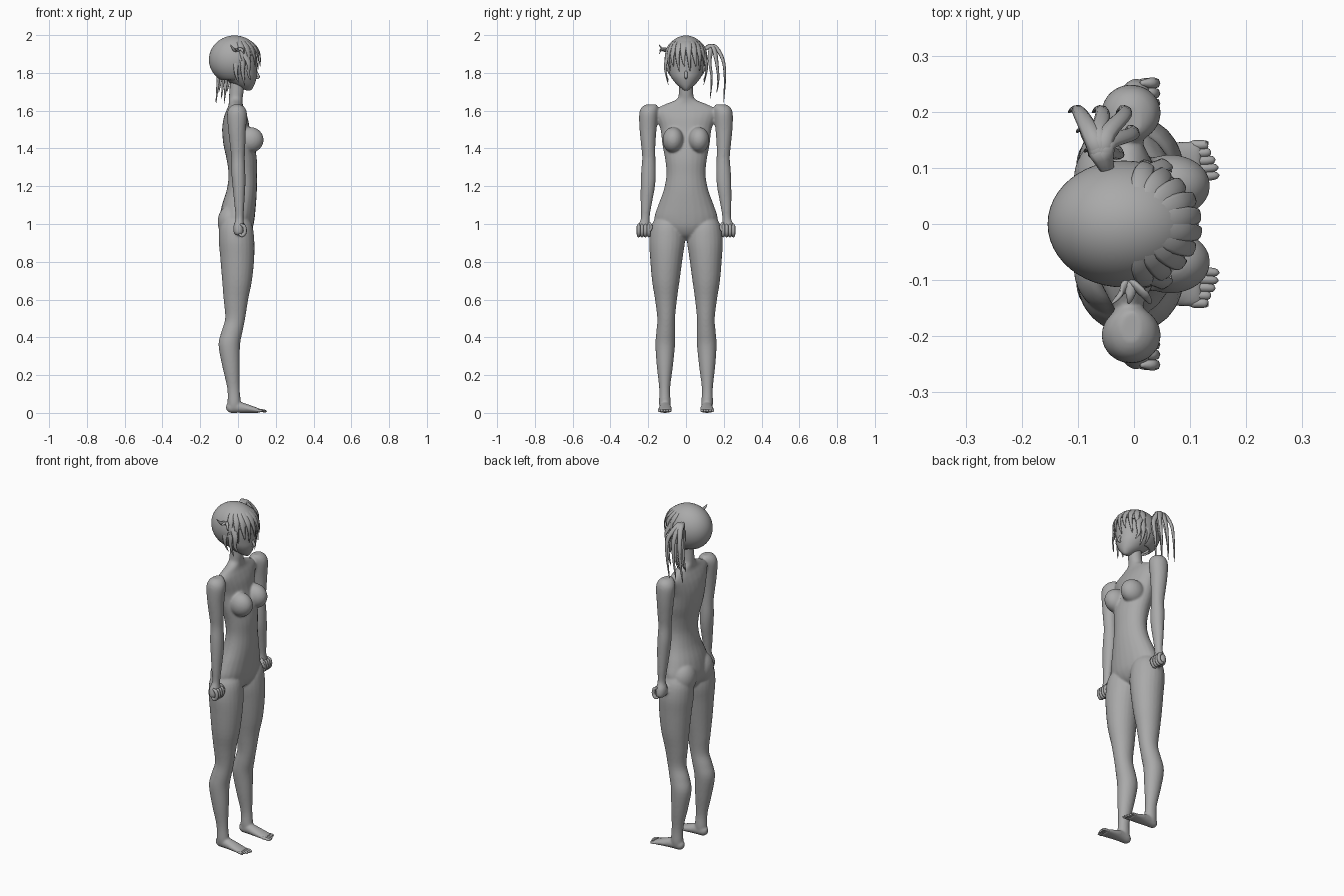
import bpy
import bmesh
import math
from mathutils import Vector, Matrix

default = bpy.data.objects.get("Cube")
if default:
    bpy.data.objects.remove(default, do_unlink=True)

# One plain clay colour for everything
clay = bpy.data.materials.new("clay_grey")
clay.use_nodes = True
clay.diffuse_color = (0.4, 0.4, 0.4, 1)
clay.node_tree.nodes["Principled BSDF"].inputs["Base Color"].default_value = (0.4, 0.4, 0.4, 1)


def finish(bm, name):
    """Turn a bmesh into a smooth shaded object."""
    bmesh.ops.recalc_face_normals(bm, faces=bm.faces)
    mesh = bpy.data.meshes.new(name)
    bm.to_mesh(mesh)
    bm.free()
    mesh.materials.append(clay)
    for poly in mesh.polygons:
        poly.use_smooth = True
    obj = bpy.data.objects.new(name, mesh)
    bpy.context.collection.objects.link(obj)
    return obj


def refine(points, steps=4):
    """Catmull-Rom interpolation of a list of number tuples."""
    pts = [Vector(p) for p in points]
    out = []
    for i in range(len(pts) - 1):
        a, b, c, d = pts[max(i - 1, 0)], pts[i], pts[i + 1], pts[min(i + 2, len(pts) - 1)]
        for k in range(steps):
            t = k / steps
            out.append(b + (c - a) * (t / 2) + (a * 2 - b * 5 + c * 4 - d) * (t * t / 2)
                       + (b * 3 - a - c * 3 + d) * (t ** 3 / 2))
    return out + [pts[-1]]


def skin(bm, loops):
    """Bridge a list of equal point loops and cap both ends."""
    rings = [[bm.verts.new(p) for p in loop] for loop in loops]
    n = len(rings[0])
    for low, high in zip(rings, rings[1:]):
        for i in range(n):
            j = (i + 1) % n
            bm.faces.new((low[i], low[j], high[j], high[i]))
    bm.faces.new(rings[0])
    bm.faces.new(rings[-1])


def loft(bm, rings, axis="z", side=1, sides=24):
    """Rings are (position, centre, centre, radius, radius) along the axis."""
    loops = []
    for t, c1, c2, r1, r2 in refine(rings):
        loop = []
        for i in range(sides):
            a = math.tau * i / sides
            u, v = c1 + max(r1, 0.002) * math.cos(a), c2 + max(r2, 0.002) * math.sin(a)
            loop.append((u, v * side, t) if axis == "z" else (t, u * side, v))
        loops.append(loop)
    skin(bm, loops)


def ball(bm, centre, radii):
    matrix = Matrix.Translation(centre) @ Matrix.Diagonal((*radii, 1))
    bmesh.ops.create_uvsphere(bm, u_segments=24, v_segments=16, radius=1, matrix=matrix)


def strand(bm, path, width, thick, pivot, blunt=False, sides=8):
    """Flattened tube along a path, its flat side facing away from the pivot."""
    pts = refine(path, 5)
    loops = []
    for i, p in enumerate(pts):
        t = i / (len(pts) - 1)
        tangent = (pts[min(i + 1, len(pts) - 1)] - pts[max(i - 1, 0)]).normalized()
        across = tangent.cross(p - Vector(pivot)).normalized()
        out = across.cross(tangent)
        taper = min(1, 0.4 + 3 * t)
        taper *= math.sqrt(max(0.03, 1 - t ** 6)) if blunt else (1 - t) ** 0.7 + 0.02
        loops.append([p + across * (width * taper * math.cos(math.tau * k / sides))
                      + out * (thick * taper * math.sin(math.tau * k / sides)) for k in range(sides)])
    skin(bm, loops)


# Body profiles; the figure faces +x
torso = [(.915, -.01, 0, .03, .03), (.94, -.005, 0, .06, .09), (.98, -.007, 0, .085, .15),
         (1.03, -.005, 0, .093, .168), (1.1, .005, 0, .09, .147), (1.18, .02, 0, .08, .118),
         (1.26, .025, 0, .075, .104), (1.34, .02, 0, .08, .11), (1.42, .005, 0, .082, .125),
         (1.5, -.01, 0, .074, .135), (1.56, -.012, 0, .064, .155), (1.6, -.012, 0, .05, .165),
         (1.63, -.012, 0, .038, .12), (1.66, -.012, 0, .036, .05), (1.7, -.008, 0, .038, .038),
         (1.78, 0, 0, .038, .038)]
leg = [(1.06, -.01, .1, .04, .04), (1, -.01, .1, .083, .08), (.92, -.008, .1, .094, .095),
       (.82, -.004, .104, .09, .086), (.7, -.005, .107, .079, .073), (.6, -.011, .106, .065, .058),
       (.5, -.015, .105, .053, .047), (.43, -.032, .107, .056, .05), (.36, -.046, .11, .057, .052),
       (.25, -.037, .112, .047, .043), (.13, -.024, .113, .033, .029), (.05, -.02, .112, .035, .031),
       (.02, -.02, .112, .03, .026)]
foot = [(-.063, .11, .03, .01, .012), (-.045, .11, .028, .025, .027), (0, .11, .03, .03, .03),
        (.05, .11, .023, .035, .023), (.1, .112, .014, .037, .014), (.12, .113, .011, .034, .01)]
arm = [(1.632, -.005, .185, .02, .03), (1.615, -.005, .192, .042, .045), (1.58, -.005, .198, .053, .05),
       (1.5, -.005, .201, .047, .045), (1.42, -.002, .2, .041, .038), (1.35, 0, .197, .036, .035),
       (1.27, .002, .199, .037, .039), (1.2, .005, .202, .034, .038), (1.1, .007, .211, .026, .029),
       (1.03, .008, .216, .021, .023), (.99, .004, .222, .028, .034), (.955, .004, .224, .027, .035),
       (.94, .004, .225, .015, .025)]

# Body: overlapping volumes fused into one smooth skin
bm = bmesh.new()
loft(bm, torso)
for side in (1, -1):
    loft(bm, leg, side=side)
    loft(bm, arm, side=side)
    loft(bm, foot, axis="x", side=side)
    ball(bm, (.065, side * .068, 1.445), (.071, .056, .068))
    ball(bm, (-.04, side * .078, 1.01), (.068, .08, .09))
body = finish(bm, "body")
remesh = body.modifiers.new("fuse", "REMESH")
remesh.mode = "VOXEL"
remesh.voxel_size = 0.006
remesh.use_smooth_shade = True
relax = body.modifiers.new("relax", "SMOOTH")
relax.factor = 0.5
relax.iterations = 6

# Fingers, thumbs and toes
for side, label in ((1, "left"), (-1, "right")):
    bm = bmesh.new()
    for i in range(4):
        y = side * (.197 + i * .018)
        strand(bm, [(.012, y, 1), (.033, y, .985), (.036, y, .955), (.02, y, .938), (.005, y, .95)],
               .01, .01, (0, y, .96), blunt=True)
    strand(bm, [(.015, side * .2, 1.01), (.03, side * .186, .985), (.042, side * .195, .96)],
           .01, .01, (0, side * .22, .97), blunt=True)
    finish(bm, label + "_fingers")
    bm = bmesh.new()
    for i in range(5):
        y, reach = .085 + i * .014, .152 - .0018 * i * i
        strand(bm, [(.095, side * y, .012), (.125, side * y, .012), (reach, side * (y + .002), .008)],
               .0085, .008, (.1, side * y, -.1), blunt=True)
    finish(bm, label + "_toes")

# Head with pointed chin and a small nose
bm = bmesh.new()
loft(bm, [(1.708, .055, 0, .012, .01), (1.718, .046, 0, .031, .024), (1.74, .03, 0, .058, .05),
          (1.775, .01, 0, .088, .078), (1.81, -.005, 0, .104, .093), (1.86, -.015, 0, .116, .101),
          (1.91, -.018, 0, .113, .097), (1.95, -.018, 0, .092, .08), (1.98, -.018, 0, .04, .035)], sides=32)
strand(bm, [(.09, 0, 1.815), (.1, 0, 1.795), (.108, 0, 1.778), (.09, 0, 1.77)], .008, .008, (0, 0, 1.8), blunt=True)
finish(bm, "head")

# Hair cap, open over the face and neck
CENTRE, RADII = Vector((-.018, 0, 1.87)), (.136, .113, .128)
bm = bmesh.new()
bmesh.ops.create_uvsphere(bm, u_segments=48, v_segments=32, radius=1,
                          matrix=Matrix.Translation(CENTRE) @ Matrix.Diagonal((*RADII, 1)))
opening = [f for f in bm.faces
           if (f.calc_center_median().x > .035 and f.calc_center_median().z < 1.89)
           or f.calc_center_median().z < 1.765 + max(0, f.calc_center_median().x) * 1.5]
bmesh.ops.delete(bm, geom=opening, context="FACES")
cap = finish(bm, "hair_cap")
shell = cap.modifiers.new("thickness", "SOLIDIFY")
shell.thickness = 0.01
shell.offset = -1


def on_head(azimuth, height, scale=1.0):
    """Point on the hair cap at the given angles in degrees."""
    a, h = math.radians(azimuth), math.radians(height)
    return CENTRE + scale * Vector((RADII[0] * math.cos(h) * math.cos(a),
                                    RADII[1] * math.cos(h) * math.sin(a), RADII[2] * math.sin(h)))


# Fringe of pointed locks, alternately long and short
bm = bmesh.new()
for i, azimuth in enumerate(range(-72, 73, 16)):
    tip = -28 if i % 2 else -16
    strand(bm, [on_head(azimuth * .8, 66, .97), on_head(azimuth, 35), on_head(azimuth, 8, 1.01),
                on_head(azimuth + 4, tip, 1.04)], .024, .006, CENTRE)
finish(bm, "fringe")

# Side locks framing the face
bm = bmesh.new()
for side in (1, -1):
    for x, drop in ((.055, 1.76), (.025, 1.73), (-.01, 1.75)):
        strand(bm, [on_head(side * 78, 40, .98), (x, side * .106, 1.86), (x, side * .107, 1.8),
                    (x + .012, side * .092, drop)], .02, .006, CENTRE)
finish(bm, "side_locks")

# Ponytail on the left, a fan of arching locks
bm = bmesh.new()
for i in range(8):
    spread = i / 7
    x = -.105 + .1 * spread
    reach = .2 - .035 * (i % 3)
    strand(bm, [(-.045, .09, 1.92), (-.05 + x * .2, .1 + reach * .25, 1.94), (x * .9, reach - .005, 1.87),
                (x, reach + .006, 1.77), (x - .012, reach - .002, 1.635 + .03 * ((i * 2) % 3))],
           .021, .014, (-.05, .05, 1.75))
finish(bm, "ponytail")

# Small tuft on the right
bm = bmesh.new()
for x, z in ((-.04, 1.95), (-.01, 1.92), (.03, 1.9)):
    strand(bm, [(-.01, -.1, 1.92), (x * .6, -.125, 1.925), (x, -.143, z)], .014, .008, CENTRE)
finish(bm, "side_tuft")
